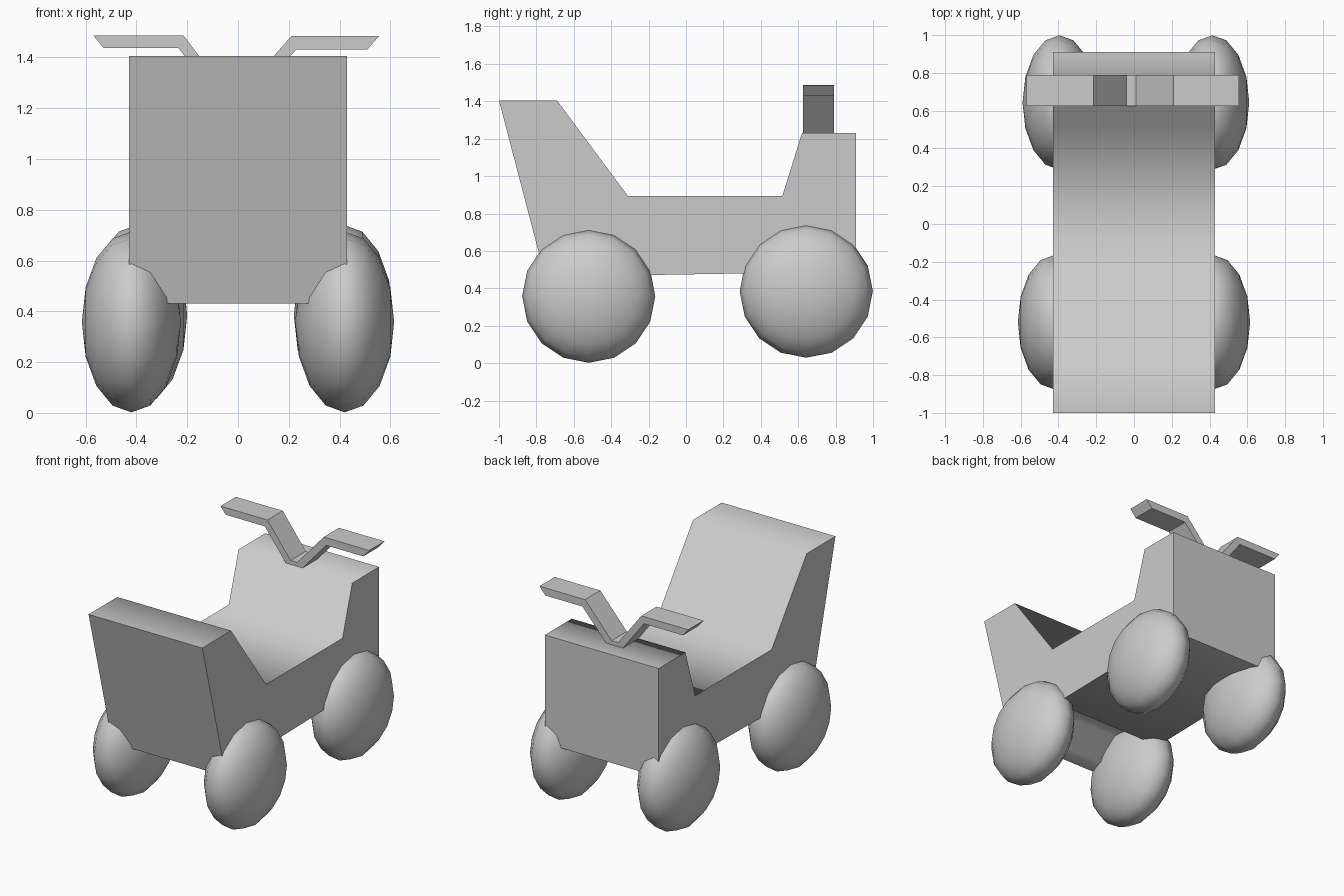
import bpy, bmesh, math

if "Cube" in bpy.data.objects:
    bpy.data.objects.remove(bpy.data.objects["Cube"])


def extrude_profile(name, points, axis, start, end):
    """Extrude a 2D outline along x (points are y,z) or y (points are x,z)."""
    bm = bmesh.new()
    place = (lambda a, b: (start, a, b)) if axis == 'X' else (lambda a, b: (a, start, b))
    face = bm.faces.new([bm.verts.new(place(a, b)) for a, b in points])
    moved = bmesh.ops.extrude_face_region(bm, geom=[face], use_keep_orig=True)
    depth = end - start
    offset = (depth, 0, 0) if axis == 'X' else (0, depth, 0)
    verts = [g for g in moved['geom'] if isinstance(g, bmesh.types.BMVert)]
    bmesh.ops.translate(bm, verts=verts, vec=offset)
    bmesh.ops.recalc_face_normals(bm, faces=bm.faces)
    mesh = bpy.data.meshes.new(name)
    bm.to_mesh(mesh)
    bm.free()
    obj = bpy.data.objects.new(name, mesh)
    bpy.context.collection.objects.link(obj)
    return obj


def smooth(obj, angle):
    bpy.ops.object.select_all(action='DESELECT')
    obj.select_set(True)
    bpy.context.view_layer.objects.active = obj
    bpy.ops.object.shade_smooth_by_angle(angle=math.radians(angle))


# Body: seat back, seat and steering column in one side profile,
# with a recess underneath between the front wheels
body = extrude_profile("body", [
    (-1.0, 1.405), (-0.69, 1.405), (-0.31, 0.893), (0.515, 0.893),
    (0.62, 1.23), (0.91, 1.23), (0.91, 0.49), (-0.27, 0.47),
    (-0.36, 0.60), (-0.53, 0.60), (-0.62, 0.43), (-0.745, 0.43),
], 'X', -0.43, 0.43)
smooth(body, 75)

# Handlebar: flat strip bent into a V with two level grips
extrude_profile("handlebar", [
    (-0.57, 1.487), (-0.215, 1.487), (-0.04, 1.257), (0.01, 1.257),
    (0.21, 1.484), (0.555, 1.484), (0.51, 1.432), (0.23, 1.432),
    (0.05, 1.228), (-0.075, 1.228), (-0.235, 1.438), (-0.53, 1.438),
], 'Y', 0.625, 0.79)

# Wheels: flattened low-sided spheres with the axle along x
for name, x, y, z in [
    ("front_wheel_left", -0.42, -0.52, 0.358),
    ("front_wheel_right", 0.42, -0.52, 0.358),
    ("rear_wheel_left", -0.395, 0.643, 0.385),
    ("rear_wheel_right", 0.415, 0.643, 0.385),
]:
    bpy.ops.mesh.primitive_uv_sphere_add(segments=16, ring_count=8, radius=1,
                                         location=(x, y, z),
                                         rotation=(0, math.pi / 2, 0))
    wheel = bpy.context.object
    wheel.name = name
    wheel.scale = (0.356, 0.356, 0.195)
    smooth(wheel, 60)
